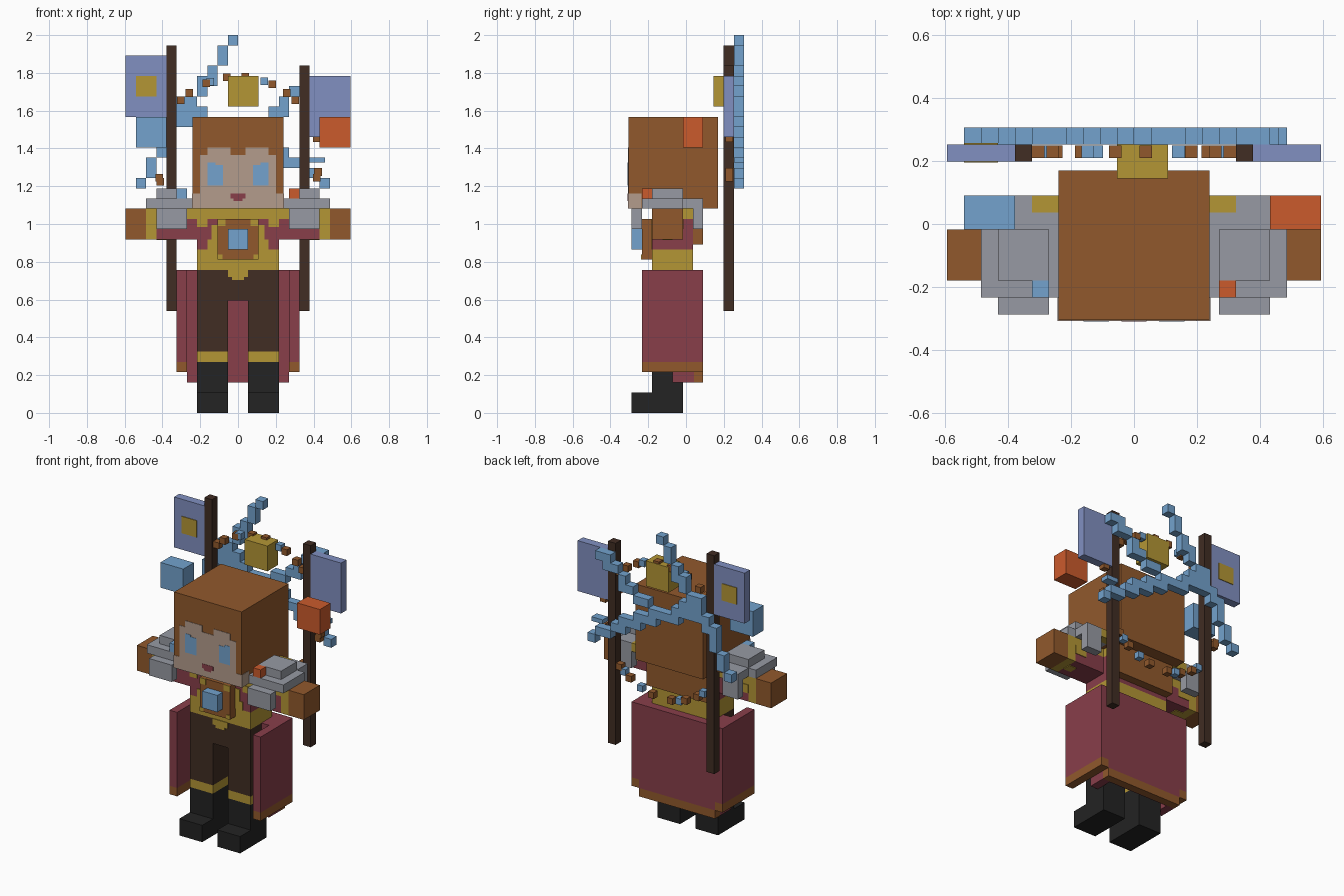
import bpy, bmesh, math

if "Cube" in bpy.data.objects:
    bpy.data.objects.remove(bpy.data.objects["Cube"])

U = 2 / 37          # block size
Y0 = 0.037          # depth offset of the block grid


def mat(name, hexcol):
    lin = []
    for i in (0, 2, 4):
        c = int(hexcol[i:i + 2], 16) / 255
        lin.append(c / 12.92 if c < 0.04045 else ((c + 0.055) / 1.055) ** 2.4)
    m = bpy.data.materials.new(name)
    m.diffuse_color = (*lin, 1)
    m.use_nodes = True
    m.node_tree.nodes["Principled BSDF"].inputs["Base Color"].default_value = m.diffuse_color
    return m


BROWN = mat("brown", "91592C")
DARK = mat("dark_brown", "412D23")
BLUE = mat("sky_blue", "73A2CD")
PERI = mat("periwinkle", "8190C1")
GOLD = mat("gold", "B49635")
ORANGE = mat("orange", "CB5B2C")
GREY = mat("grey", "979AA3")
MAROON = mat("maroon", "883E4A")
SKIN = mat("skin", "B49C8C")
BLACK = mat("black", "232323")


def part(name, material, boxes, mirror=False):
    """Boxes are (x0, x1, y0, y1, z0, z1) in block units."""
    bm = bmesh.new()
    todo = list(boxes)
    if mirror:
        todo += [(-b[1], -b[0], *b[2:]) for b in boxes]
    for x0, x1, y0, y1, z0, z1 in todo:
        lo = (x0 * U, Y0 + y0 * U, z0 * U)
        hi = (x1 * U, Y0 + y1 * U, z1 * U)
        for v in bmesh.ops.create_cube(bm, size=1)["verts"]:
            v.co = [hi[i] if v.co[i] > 0 else lo[i] for i in range(3)]
    me = bpy.data.meshes.new(name)
    bm.to_mesh(me)
    bm.free()
    me.materials.append(material)
    ob = bpy.data.objects.new(name, me)
    bpy.context.collection.objects.link(ob)
    return ob


P = 0.08            # thickness of painted plates, in blocks

# Legs and boots
part("boots", BLACK, [(1, 4, -6, -1, 0, 2), (1, 4, -4, -1, 2, 5)], True)
part("boot_cuffs", GOLD, [(1, 4, -4, -1, 5, 6)], True)
part("trouser_legs", DARK, [(1, 4, -4, -1, 6, 11)], True)
part("trouser_hips", DARK, [(-4, 4, -4, 0, 11, 14)])

# Long open coat skirt with a trimmed hem
part("skirt_sides", MAROON, [(5, 6, -5, 1, 5, 14), (4, 5, -2, 0, 3, 14)], True)
part("skirt_side_hem", BROWN, [(5, 6, -5, 1, 4, 5)], True)
part("skirt_back", MAROON, [(-5, 5, 0, 1, 4, 14), (-5, 5, 0, 0.1, 3, 4)])
part("skirt_back_hem", BROWN, [(-5, 5, 0.1, 1, 3, 4)])

# Torso
part("belt", GOLD, [(-4, 4, -4, 0, 14, 16)])
part("belt_buckle", GOLD, [(-1, 1, -4 - P, -4, 13.3, 14),
                           (-0.6, 0.6, -4 - P, -4, 13, 13.3)])
part("coat_torso", MAROON, [(-4, 4, -4, 0, 16, 19)])
part("collar", GOLD, [(-4, 4, -4, 0, 19, 20)])
part("coat_front_trim", GOLD, [(2, 3, -4 - P, -4, 16, 17),
                               (2, 2.6, -4 - P, -4, 17, 18.4),
                               (3, 4, -4 - P, -4, 18.2, 19)], True)
part("chest_plate", BROWN, [(-2, 2, -5, -4, 15, 19)])
part("chest_plate_trim", GOLD, [(1.2, 2, -5 - P, -5, 18.3, 19),
                                (1.5, 2, -5 - P, -5, 15, 15.5)], True)
part("chest_gem", BLUE, [(-1, 1, -6, -5, 16, 18)])
part("back_plate", BROWN, [(-4, 4, 0, 1, 16.5, 20)])
part("back_collar", GOLD, [(4, 6, 0, 1, 20, 21)], True)

# Arms held straight out
part("sleeves", MAROON, [(4, 8, -4, -1, 17, 19)], True)
part("sleeve_tops", GOLD, [(4, 8, -4, -1, 19, 20)], True)
part("sleeve_cuffs", GOLD, [(8, 9, -4, -1, 17, 20)], True)
part("sleeve_patches", GOLD, [(7, 8, -3, -2, 17 - P, 17),
                              (6.5, 8, -1, -1 + P, 18, 19)], True)
part("hands", BROWN, [(9, 11, -4, -1, 17, 20)], True)

# Stepped shoulder armour
part("shoulder_pads", GREY, [(4, 9, -5, -1, 20, 21), (4, 8, -1, 0, 20, 21),
                             (5, 8, -4, -1, 21, 22), (5, 8, -6, -5, 18, 20),
                             (6, 8, 0, 1, 18, 21)], True)
part("left_pad_stud", BLUE, [(-6, -5, -5, -4, 21, 22)])
part("right_pad_stud", ORANGE, [(5, 6, -5, -4, 21, 22)])

# Head with a painted face on a twelve-by-twelve grid
HF = (-0.31 - Y0) / U
part("head", BROWN, [(-4.45, 4.45, HF + P, HF + P + 8.8, 20, 29)])
C = 8.9 / 12


def face(name, material, cells, depth):
    part(name, material, [(-4.45 + c0 * C, -4.45 + c1 * C, HF + P - depth, HF + P,
                           20 + r0 * 0.75, 20 + r1 * 0.75)
                          for c0, c1, r0, r1 in cells], True)


face("face_skin", SKIN, [(0, 6, 0, 2), (1, 6, 2, 7), (2, 5, 7, 8)], 0.05)
face("eyes", BLUE, [(2, 3, 3, 6), (3, 4, 3, 5), (2.5, 4, 5, 5.7)], P)
face("mouth", MAROON, [(5, 6, 1.3, 2), (5.4, 6, 1, 1.3)], P)
part("jaw_sides", SKIN, [(4.45, 4.5, HF + P - 0.05, HF + 1.4, 20, 21.5)], True)

# Banner poles, flags and floating cubes
part("left_pole", DARK, [(-7, -6, 3, 4, 10, 36)])
part("right_pole", DARK, [(6, 7, 3, 4, 10, 34)])
part("left_flag", PERI, [(-11, -7, 3, 4, 29, 35)])
part("right_flag", PERI, [(7, 11, 3, 4, 27, 33)])
part("flag_emblem", GOLD, [(-10, -8, 3 - P, 4 + P, 31, 33)])
part("left_cube", BLUE, [(-10, -7, -1, 1, 26, 29)])
part("right_cube", ORANGE, [(8, 11, -1, 1, 26, 29)])
part("halo_block", GOLD, [(-1, 2, 2, 4, 30, 33)])


# Ring of little cubes floating behind the head
def ring(name, material, degrees):
    h = 0.37
    out = []
    for d in degrees:
        x = 0.43 * math.cos(math.radians(d)) / U
        z = (1.35 + 0.43 * math.sin(math.radians(d))) / U
        out.append((x - h, x + h, 3.2, 3.94, z - h, z + h))
    part(name, material, out)


ring("ring_brown", BROWN, [14, 45, 53, 65, 85, 98, 113, 127, 135, 194, 197,
                           235, 248, 262, 280, 303, 315, 346, 350])
ring("ring_blue", BLUE, [71, 110, 228, 254, 291, 310])

# Jagged crack of blue blocks at the back: (x0, x1, z0, z1)
crack = [(-1, 0, 36, 37), (-2, -1, 34, 36), (-3, -2, 33, 34), (-4, -2, 32, 33),
         (-4, -3, 31, 32), (-6, -4, 30, 31), (-6, -3, 29, 30),
         (-7, -2, 28, 29), (-3, 1, 27, 28), (0, 3, 26, 27), (2, 5, 25, 26),
         (4, 6, 24, 25), (6, 8, 23, 24), (8, 9, 22, 23),
         (1, 3, 28, 29), (3, 5, 29, 30), (4, 5, 30, 31), (5, 7, 31, 32),
         (6, 8, 32, 33), (-8, -6, 27, 28), (-8, -7, 25, 27),
         (-9, -8, 23, 25), (-10, -9, 22, 23)]
part("energy_crack", BLUE, [(a, b, 4, 5, c, d) for a, b, c, d in crack])
part("crack_spark", BLUE, [(7, 8.5, 4, 5, 24.5, 25)])
